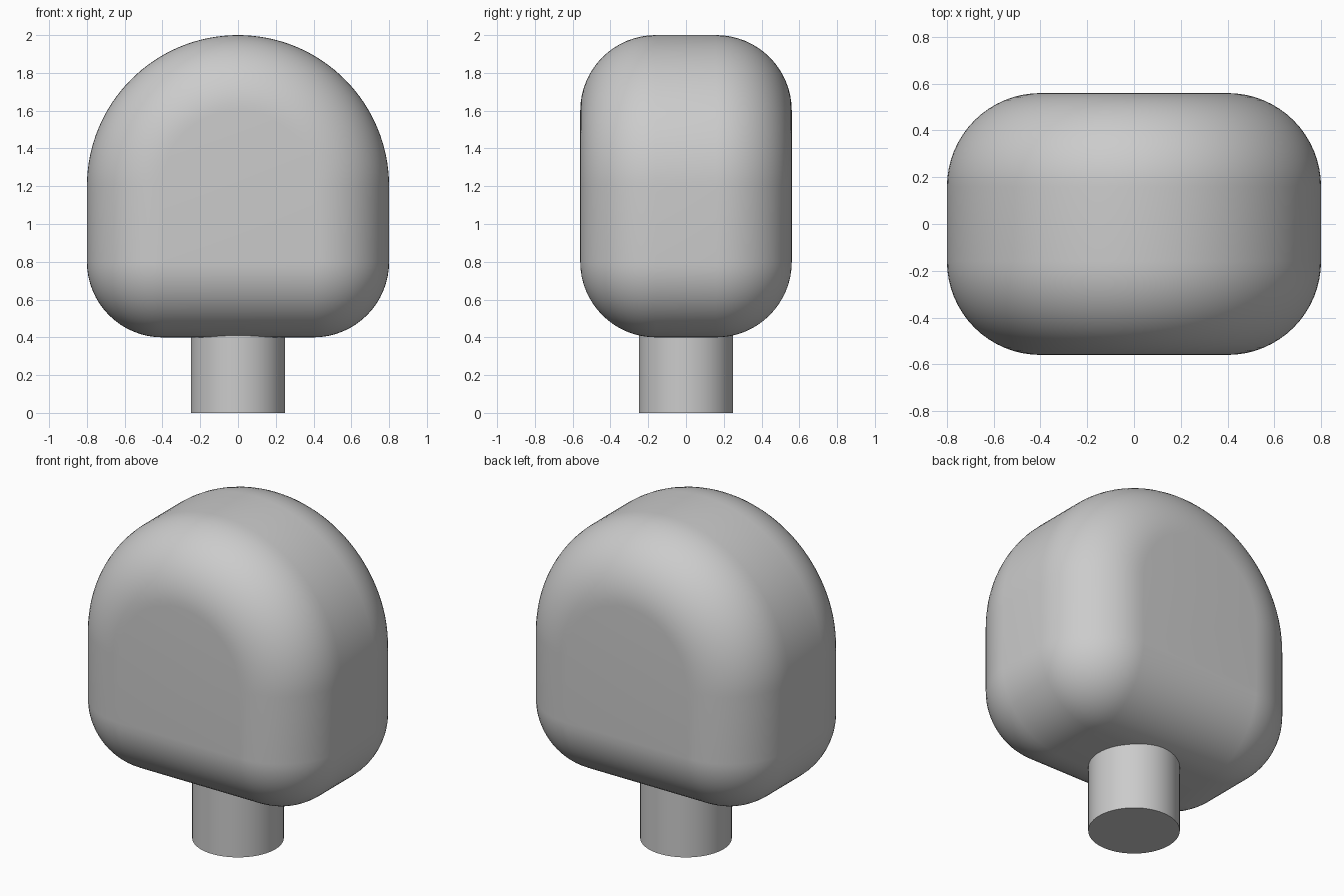
import bpy, bmesh
from math import sin, cos, pi

cube = bpy.data.objects.get("Cube")
if cube:
    bpy.data.objects.remove(cube)

grey = bpy.data.materials.new("plain_grey")
grey.use_nodes = True
COLOUR = (0.6, 0.6, 0.6, 1)
grey.diffuse_color = COLOUR
grey.node_tree.nodes["Principled BSDF"].inputs["Base Color"].default_value = COLOUR

ROUND = 0.4          # edge rounding radius
HALF_FLAT = 0.16     # half depth of the straight middle band
STEPS = 16


def arc(cx, cz, r, start, end, n):
    angles = [start + (end - start) * i / n for i in range(n + 1)]
    return [(cx + r * cos(a), cz + r * sin(a)) for a in angles]


def outline(d):
    """Arched outline, grown outward by d from the flat face."""
    return (arc(0, 1.2, ROUND + d, 0, pi, 4 * STEPS)
            + arc(-0.4, 0.8, d, pi, 1.5 * pi, STEPS)
            + arc(0.4, 0.8, d, 1.5 * pi, 2 * pi, STEPS))


def finish(obj):
    obj.data.materials.append(grey)
    bpy.ops.object.select_all(action="DESELECT")
    obj.select_set(True)
    bpy.context.view_layer.objects.active = obj
    bpy.ops.object.shade_smooth_by_angle(angle=pi / 6)


# Rounded arched head, lofted from front to back
bm = bmesh.new()
quarter = [pi / 2 * i / STEPS for i in range(STEPS + 1)]
sections = [(ROUND * sin(a), -HALF_FLAT - ROUND * cos(a)) for a in quarter]
sections += [(d, -y) for d, y in reversed(sections)]
rings = [[bm.verts.new((x, y, z)) for x, z in outline(d)] for d, y in sections]
for near, far in zip(rings, rings[1:]):
    for i in range(len(near)):
        bm.faces.new((near[i - 1], near[i], far[i], far[i - 1]))
for ring in (rings[0], rings[-1]):
    bm.faces.new(ring)
bmesh.ops.remove_doubles(bm, verts=bm.verts, dist=0.0001)
bmesh.ops.recalc_face_normals(bm, faces=bm.faces)
mesh = bpy.data.meshes.new("head")
bm.to_mesh(mesh)
bm.free()
head = bpy.data.objects.new("head", mesh)
bpy.context.collection.objects.link(head)
finish(head)

# Round stem, sunk a little into the head
bpy.ops.mesh.primitive_cylinder_add(vertices=64, radius=0.25, depth=0.5, location=(0, 0, 0.25))
stem = bpy.context.object
stem.name = "stem"
finish(stem)
